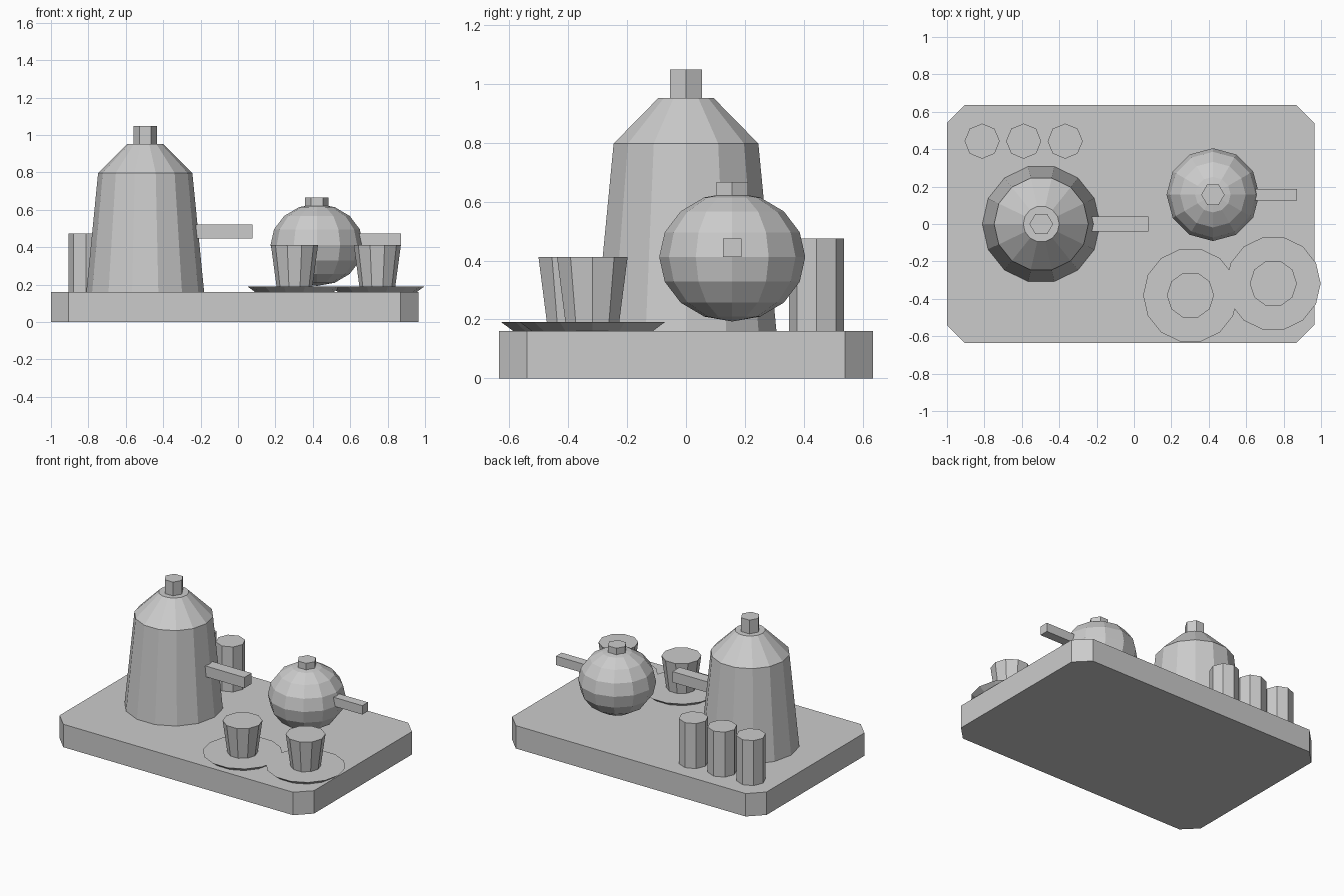
import bpy, bmesh, math

if "Cube" in bpy.data.objects:
    bpy.data.objects.remove(bpy.data.objects["Cube"])

grey = bpy.data.materials.new("plain grey")
grey.diffuse_color = (0.6, 0.6, 0.6, 1)
grey.use_nodes = True
grey.node_tree.nodes["Principled BSDF"].inputs["Base Color"].default_value = grey.diffuse_color


def finish(name, bm):
    bmesh.ops.recalc_face_normals(bm, faces=bm.faces)
    mesh = bpy.data.meshes.new(name)
    bm.to_mesh(mesh)
    bm.free()
    mesh.materials.append(grey)
    obj = bpy.data.objects.new(name, mesh)
    bpy.context.collection.objects.link(obj)
    return obj


def lathe(name, x, y, sides, profile):
    """Faceted turned part from (radius, z) pairs; a zero radius gives a pole."""
    bm = bmesh.new()
    rings = []
    for r, z in profile:
        if r == 0:
            rings.append([bm.verts.new((x, y, z))] * sides)
        else:
            rings.append([bm.verts.new((x + r * math.cos(math.tau * i / sides),
                                        y + r * math.sin(math.tau * i / sides), z))
                          for i in range(sides)])
    for a, b in zip(rings, rings[1:]):
        for i in range(sides):
            j = (i + 1) % sides
            bm.faces.new(list(dict.fromkeys((a[i], a[j], b[j], b[i]))))
    for ring, (r, z) in ((rings[0], profile[0]), (rings[-1], profile[-1])):
        if r > 0:
            bm.faces.new(ring)
    return finish(name, bm)


def box(name, lo, hi, chamfer=0):
    bm = bmesh.new()
    bmesh.ops.create_cube(bm, size=1)
    for v in bm.verts:
        v.co = [(a + b) / 2 + c * (b - a) for a, b, c in zip(lo, hi, v.co)]
    if chamfer:
        upright = [e for e in bm.edges
                   if abs(e.verts[0].co.z - e.verts[1].co.z) > 0.01]
        bmesh.ops.bevel(bm, geom=upright, offset=chamfer, segments=1, affect='EDGES')
    return finish(name, bm)


TOP = 0.16

# Tray with cut corners
box("tray", (-1, -0.635, 0), (0.965, 0.635, TOP), 0.095)

# Tall pot with sloped shoulder, knob and handle
lathe("tall_pot", -0.496, 0, 14,
      [(0.315, TOP), (0.252, 0.797), (0.096, 0.952)])
lathe("tall_pot_knob", -0.496, 0, 6, [(0.063, 0.94), (0.063, 1.048)])
box("tall_pot_handle", (-0.24, -0.04, 0.447), (0.077, 0.04, 0.522))

# Round pot: slightly flattened sphere, knob and handle
sphere = [(0.248 * math.cos(a), 0.412 + 0.219 * math.sin(a))
          for a in (math.radians(-90 + 22.5 * k) for k in range(9))]
sphere[0], sphere[-1] = (0, 0.193), (0, 0.631)
lathe("round_pot", 0.422, 0.157, 12, sphere)
lathe("round_pot_knob", 0.422, 0.157, 6, [(0.0625, 0.605), (0.0625, 0.666)])
box("round_pot_handle", (0.64, 0.126, 0.412), (0.872, 0.188, 0.474))

# Two cups on overlapping saucers
for n, (x, y) in enumerate(((0.302, -0.381), (0.745, -0.318)), 1):
    lathe(f"saucer_{n}", x, y, 14, [(0.21, TOP), (0.253, 0.191)])
    lathe(f"cup_{n}", x, y, 10, [(0.096, 0.19), (0.126, 0.412)])

# Row of three glasses
for n in range(3):
    lathe(f"glass_{n + 1}", -0.812 + 0.222 * n, 0.443, 8,
          [(0.094, TOP), (0.094, 0.474)])
